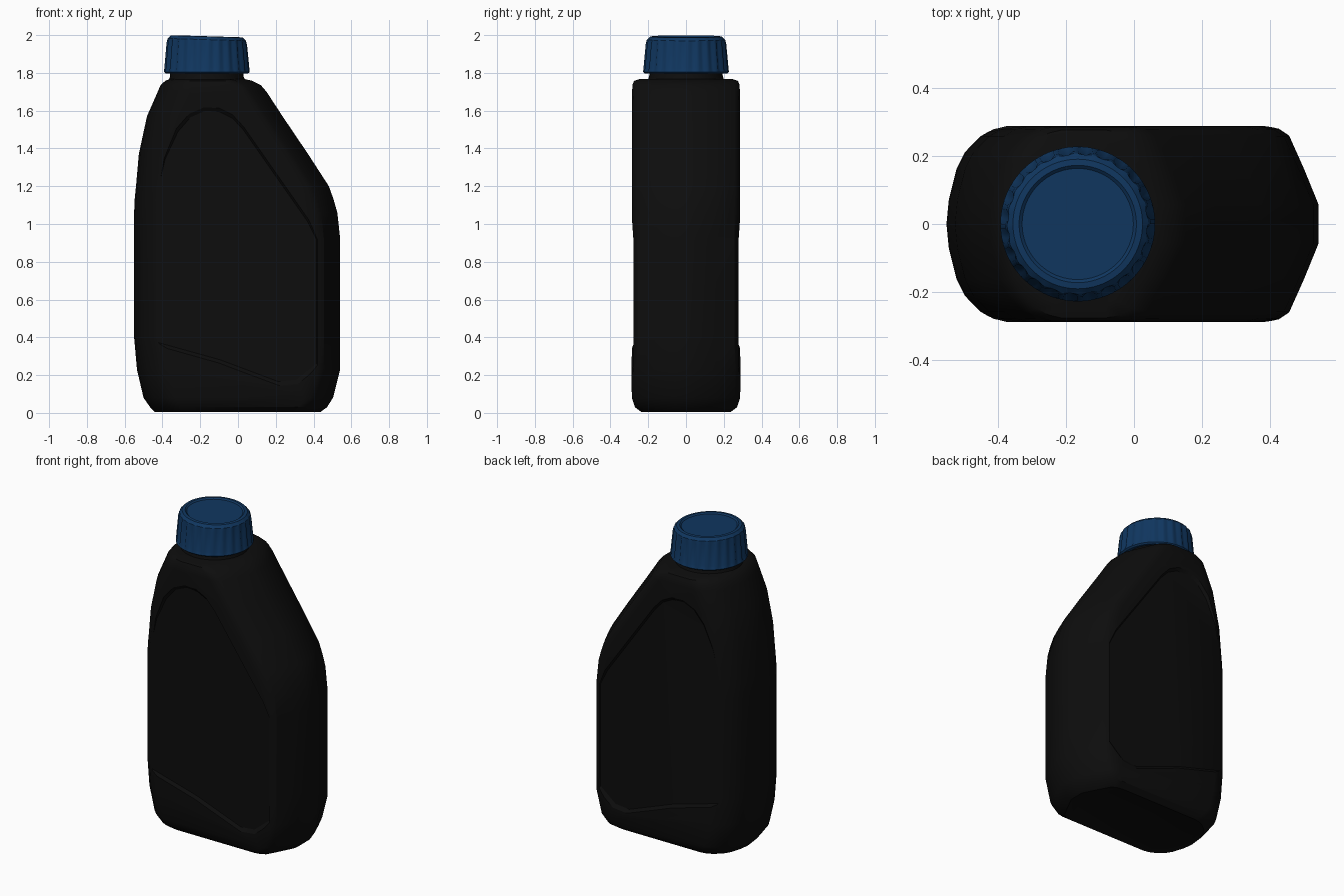
import bpy, bmesh, math

if "Cube" in bpy.data.objects:
    bpy.data.objects.remove(bpy.data.objects["Cube"])


def material(name, rgb):
    m = bpy.data.materials.new(name)
    m.diffuse_color = (*rgb, 1)
    m.use_nodes = True
    m.node_tree.nodes["Principled BSDF"].inputs["Base Color"].default_value = m.diffuse_color
    return m


BLACK = material("black plastic", (0.004, 0.004, 0.004))
BLUE = material("blue plastic", (0.005, 0.037, 0.115))


def make(name, bm, mat):
    bmesh.ops.recalc_face_normals(bm, faces=bm.faces)
    me = bpy.data.meshes.new(name)
    bm.to_mesh(me)
    bm.free()
    ob = bpy.data.objects.new(name, me)
    bpy.context.collection.objects.link(ob)
    me.materials.append(mat)
    return ob


def loft(bm, loops):
    rings = [[bm.verts.new(p) for p in loop] for loop in loops]
    n = len(rings[0])
    for a, b in zip(rings, rings[1:]):
        for i in range(n):
            j = (i + 1) % n
            bm.faces.new((a[i], a[j], b[j], b[i]))
    bm.faces.new(rings[0][::-1])
    bm.faces.new(rings[-1])


def smooth(ob, angle):
    bpy.ops.object.select_all(action='DESELECT')
    ob.select_set(True)
    bpy.context.view_layer.objects.active = ob
    bpy.ops.object.shade_smooth_by_angle(angle=math.radians(angle))


# Body: plan corners as (inset from end, depth fraction), rounded left, chamfered right
LEFT = [(0.0, 0.0), (0.007, 0.25), (0.03, 0.57), (0.055, 0.74), (0.10, 0.90), (0.135, 0.97), (0.17, 1)]
RIGHT = [(0.16, 1), (0.12, 0.97), (0.09, 0.90), (0.045, 0.55), (0.004, 0.20)]


def section(z, xl, xr, d):
    half = [(xl + o, -f * d) for o, f in LEFT] + [(xr - o, -f * d) for o, f in RIGHT]
    back = [(x, -y) for x, y in reversed(half[1:])]
    return [(x, y, z) for x, y in half + back]


# height, left end, right end, half depth
LEVELS = [
    (0.015, -0.40, 0.40, 0.21), (0.004, -0.44, 0.44, 0.235), (0.03, -0.465, 0.475, 0.27),
    (0.08, -0.50, 0.507, 0.287), (0.23, -0.535, 0.545, 0.288), (0.40, -0.55, 0.545, 0.286),
    (0.92, -0.55, 0.545, 0.286), (1.06, -0.55, 0.53, 0.286), (1.13, -0.547, 0.51, 0.286),
    (1.20, -0.54, 0.485, 0.286), (1.37, -0.525, 0.375, 0.286), (1.57, -0.482, 0.24, 0.286),
    (1.70, -0.425, 0.155, 0.285), (1.735, -0.41, 0.125, 0.284), (1.758, -0.385, 0.08, 0.275),
    (1.768, -0.36, 0.035, 0.245)]
bm = bmesh.new()
loft(bm, [section(*level) for level in LEVELS])
body = make("bottle_body", bm, BLACK)

# Shallow arched label recess cut into front and back
PANEL = [(-0.46, 0.36), (-0.1, 0.26), (0.22, 0.14), (0.32, 0.15), (0.43, 0.24), (0.43, 0.92),
         (0.38, 1.02), (0.03, 1.52), (-0.03, 1.585), (-0.10, 1.62), (-0.18, 1.625),
         (-0.26, 1.59), (-0.33, 1.51), (-0.40, 1.36), (-0.46, 1.10)]
for side, label in ((-1, "front"), (1, "back")):
    bm = bmesh.new()
    loft(bm, [[(x * s, side * y, 0.88 + (z - 0.88) * s) for x, z in PANEL]
              for y, s in ((0.273, 0.965), (0.32, 1.06))])
    cutter = make(label + "_recess_cutter", bm, BLACK)
    cutter.hide_render = True
    cutter.hide_set(True)
    mod = body.modifiers.new(label + "_recess", 'BOOLEAN')
    mod.operation = 'DIFFERENCE'
    mod.solver = 'EXACT'
    mod.object = cutter
bpy.context.view_layer.objects.active = body
for mod in list(body.modifiers):
    bpy.ops.object.modifier_apply(modifier=mod.name)
smooth(body, 32)

# Neck and cap are turned around the same axis
CX = -0.165


def turned(profile, n):
    loops = []
    for r, z, rib in profile:
        loop = []
        for i in range(n):
            a = 2 * math.pi * i / n
            q = r - (rib if i % 4 >= 2 else 0)
            x = q * math.cos(a)
            tilt = 0.03 * (x + 0.2) if z > 1.9 else 0
            loop.append((CX + x, q * math.sin(a), z - tilt))
        loops.append(loop)
    bm = bmesh.new()
    loft(bm, loops)
    return bm


neck = make("neck", turned([(0.21, 1.745, 0), (0.195, 1.78, 0), (0.19, 1.84, 0)], 32), BLACK)
smooth(neck, 40)

# Ribbed cap with a raised rim around its lid
CAP = [(0.19, 1.805, 0), (0.218, 1.797, 0), (0.227, 1.805, 0), (0.225, 1.825, 0.009),
       (0.213, 1.96, 0.009), (0.207, 1.982, 0.003), (0.190, 1.998, 0), (0.172, 2.0, 0),
       (0.163, 1.992, 0)]
cap = make("ribbed_cap", turned(CAP, 96), BLUE)
smooth(cap, 30)
